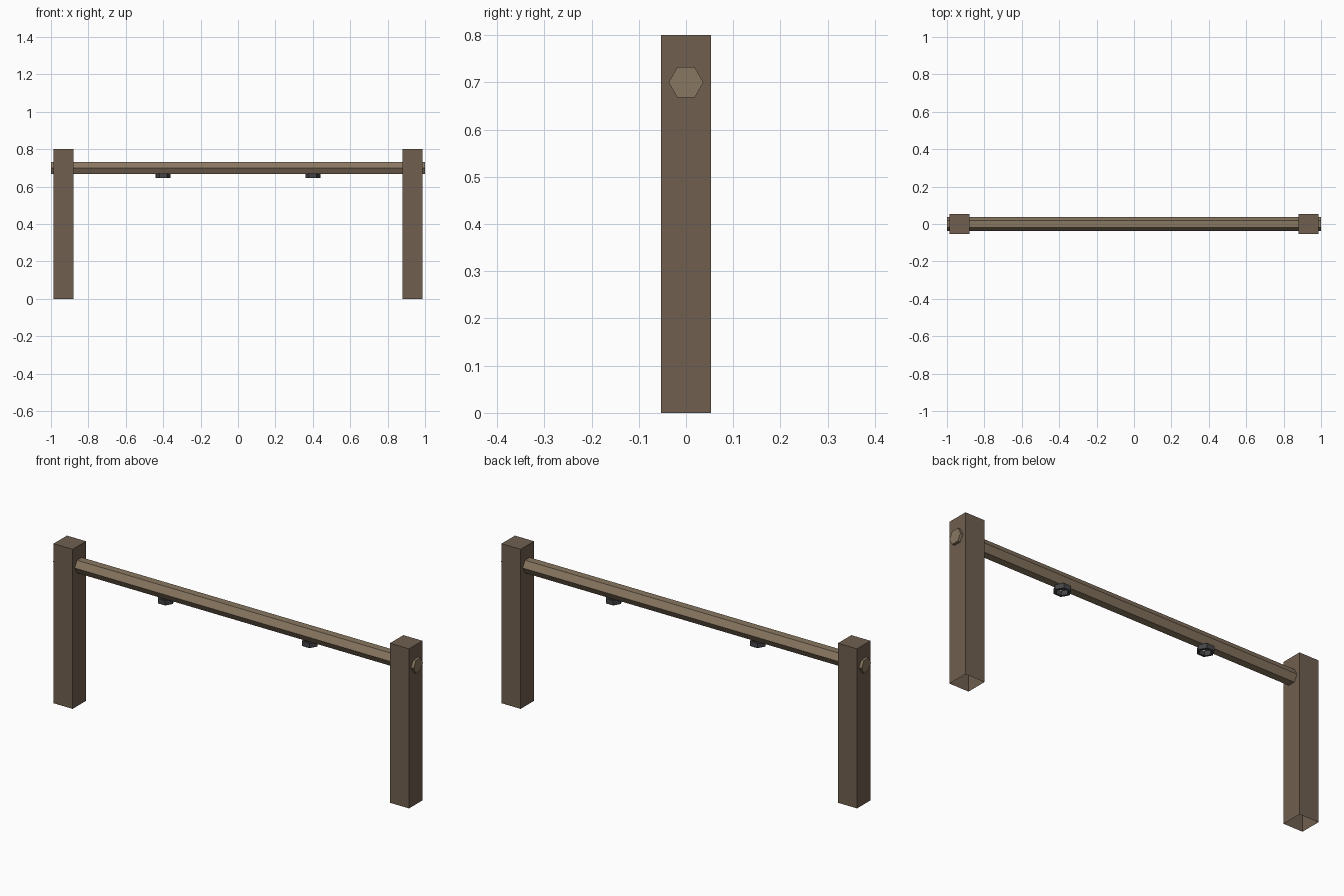
import bpy, bmesh, math
from mathutils import Vector

if "Cube" in bpy.data.objects:
    bpy.data.objects.remove(bpy.data.objects["Cube"])


def material(name, rgb):
    m = bpy.data.materials.new(name)
    m.diffuse_color = (*rgb, 1)
    m.use_nodes = True
    m.node_tree.nodes["Principled BSDF"].inputs["Base Color"].default_value = m.diffuse_color
    return m


post_wood = material("post_wood", (0.16, 0.115, 0.08))
rail_wood = material("rail_wood", (0.25, 0.185, 0.12))
iron = material("iron", (0.06, 0.06, 0.065))


def finish(name, bm, mat):
    bmesh.ops.recalc_face_normals(bm, faces=bm.faces)
    mesh = bpy.data.meshes.new(name)
    bm.to_mesh(mesh)
    bm.free()
    mesh.materials.append(mat)
    obj = bpy.data.objects.new(name, mesh)
    bpy.context.collection.objects.link(obj)
    return obj


def post(name, x):
    # square post, open at the foot
    bm = bmesh.new()
    bmesh.ops.create_cube(bm, size=1)
    bmesh.ops.scale(bm, vec=(0.106, 0.106, 0.8), verts=bm.verts)
    bmesh.ops.translate(bm, vec=(x, 0, 0.4), verts=bm.verts)
    foot = [f for f in bm.faces if f.calc_center_median().z < 0.01]
    obj = finish(name, bm, post_wood)
    bm = bmesh.new()
    bm.from_mesh(obj.data)
    foot = [f for f in bm.faces if f.calc_center_median().z < 0.01]
    bmesh.ops.delete(bm, geom=foot, context='FACES_ONLY')
    bm.to_mesh(obj.data)
    bm.free()


def rail():
    # six-sided rail with its corners pointing front and back
    bm = bmesh.new()
    ends = []
    for x in (-1, 1):
        ends.append([bm.verts.new((x, 0.037 * math.cos(i * math.pi / 3),
                                   0.70 + 0.037 * math.sin(i * math.pi / 3)))
                     for i in range(6)])
        bm.faces.new(ends[-1])
    for i in range(6):
        j = (i + 1) % 6
        bm.faces.new((ends[0][i], ends[0][j], ends[1][j], ends[1][i]))
    finish("rail", bm, rail_wood)


def ring(name, x, sides=6):
    # flat tie ring with a four-sided section
    bm = bmesh.new()
    section = ((0.04, 0.657), (0.033, 0.669), (0.026, 0.657), (0.033, 0.645))
    section = ((0.04, 0.669), (0.028, 0.669), (0.028, 0.645), (0.04, 0.645))
    loops = []
    for i in range(sides):
        a = 2 * math.pi * i / sides
        loops.append([bm.verts.new((x + r * math.cos(a), r * math.sin(a), z))
                      for r, z in section])
    for i in range(sides):
        p, q = loops[i], loops[(i + 1) % sides]
        for k in range(4):
            m = (k + 1) % 4
            bm.faces.new((p[k], p[m], q[m], q[k]))
    finish(name, bm, iron)


for side, s in (("left", -1), ("right", 1)):
    post(side + "_post", s * 0.933)
    ring(side + "_tie_ring", s * 0.4)
rail()
